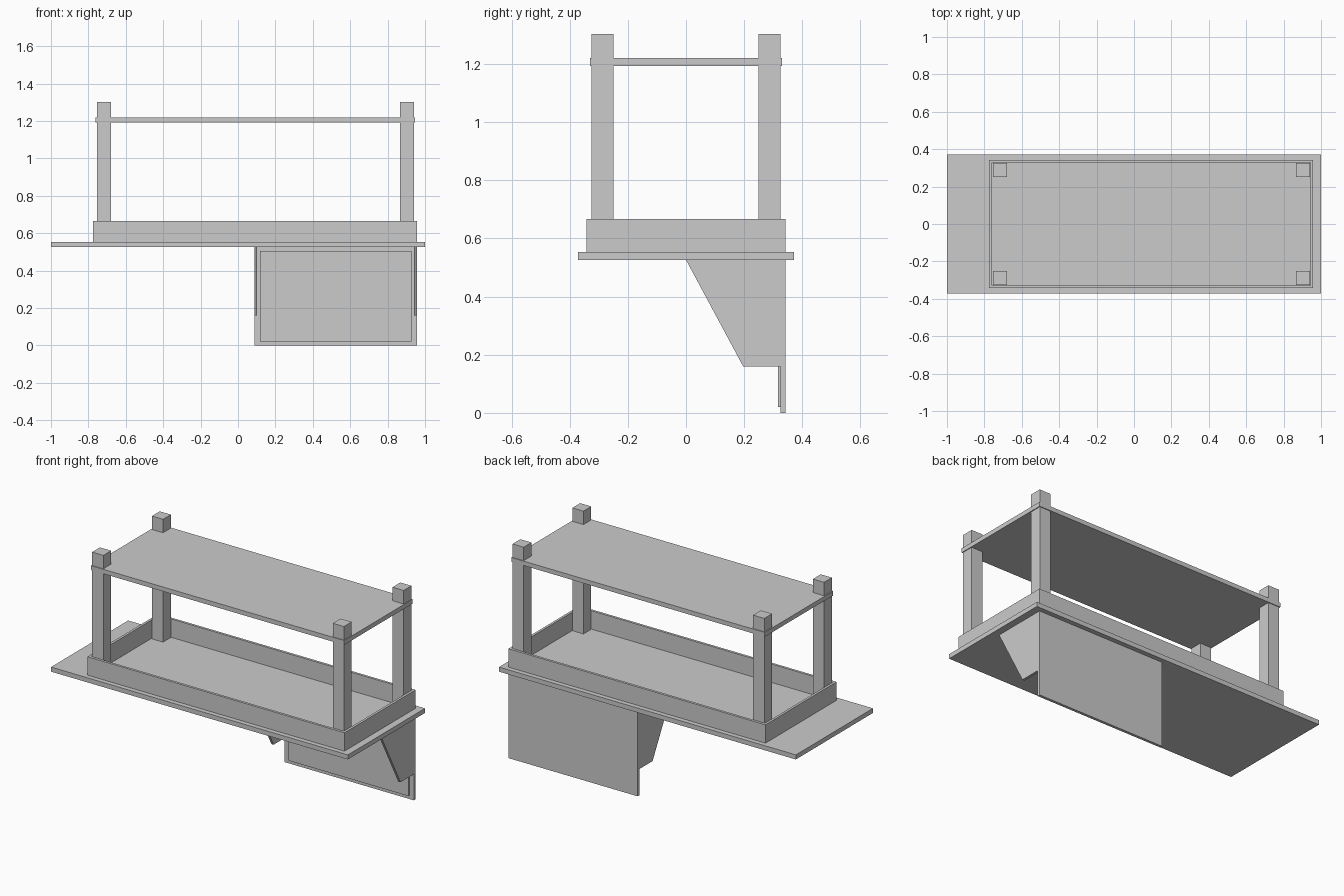
import bpy, bmesh

if "Cube" in bpy.data.objects:
    bpy.data.objects.remove(bpy.data.objects["Cube"])


def prism(name, profile, axis, lo, hi):
    """Extrude a closed 2D profile along axis 'x' (y,z points) or 'z' (x,y points)."""
    bm = bmesh.new()
    place = (lambda p: (lo, *p)) if axis == 'x' else (lambda p: (*p, lo))
    face = bm.faces.new([bm.verts.new(place(p)) for p in profile])
    out = bmesh.ops.extrude_face_region(bm, geom=[face])
    moved = [v for v in out['geom'] if isinstance(v, bmesh.types.BMVert)]
    d = hi - lo
    bmesh.ops.translate(bm, verts=moved, vec=(d, 0, 0) if axis == 'x' else (0, 0, d))
    bmesh.ops.recalc_face_normals(bm, faces=bm.faces)
    mesh = bpy.data.meshes.new(name)
    bm.to_mesh(mesh)
    bm.free()
    obj = bpy.data.objects.new(name, mesh)
    bpy.context.collection.objects.link(obj)
    return obj


def box(name, x, y, z):
    corners = [(x[0], y[0]), (x[1], y[0]), (x[1], y[1]), (x[0], y[1])]
    return prism(name, corners, 'z', *z)


# Main slab
box("table_top", (-1, 1), (-0.371, 0.371), (0.526, 0.554))

# Open tray frame: long rails front and back, short rails at the ends
X0, X1, Y, T = -0.775, 0.957, 0.342, 0.015
for side, s in (("front", -1), ("back", 1)):
    box(f"{side}_rail", (X0, X1), sorted((s * Y, s * (Y - T))), (0.554, 0.666))
box("left_rail", (X0, X0 + T), (T - Y, Y - T), (0.554, 0.666))
box("right_rail", (X1 - T, X1), (T - Y, Y - T), (0.554, 0.666))

# Corner posts running through the upper shelf
for end, x in (("left", (-0.755, -0.68)), ("right", (0.866, 0.941))):
    for side, s in (("front", -1), ("back", 1)):
        box(f"{side}_{end}_post", x, sorted((s * 0.25, s * 0.325)), (0.554, 1.302))
box("upper_shelf", (-0.761, 0.946), (-0.33, 0.33), (1.193, 1.22))

# Hanging back panel with a raised inner panel
box("back_panel", (0.087, 0.957), (0.325, 0.342), (0, 0.526))
box("inner_panel", (0.118, 0.927), (0.316, 0.325), (0.021, 0.505))

# Tapered side brackets
bracket = [(0, 0.526), (0.197, 0.159), (0.325, 0.159), (0.325, 0.526)]
for end, x in (("left", 0.087), ("right", 0.942)):
    prism(f"{end}_bracket", bracket, 'x', x, x + 0.015)
